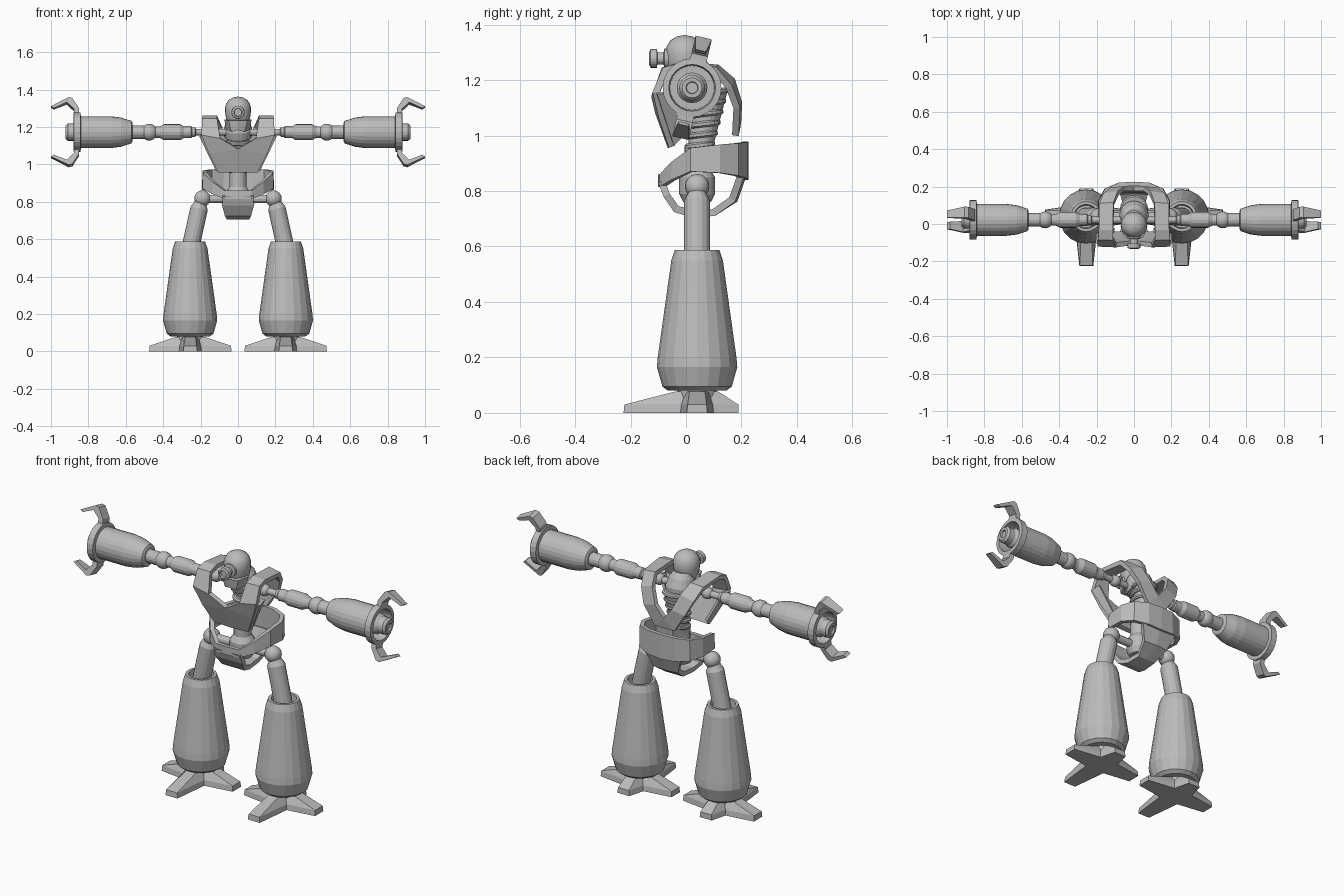
import bpy, bmesh, math
from mathutils import Vector, Matrix

if "Cube" in bpy.data.objects:
    bpy.data.objects.remove(bpy.data.objects["Cube"])

grey = bpy.data.materials.new("plain_grey")
grey.diffuse_color = (0.5, 0.5, 0.5, 1)
grey.use_nodes = True
grey.node_tree.nodes["Principled BSDF"].inputs["Base Color"].default_value = grey.diffuse_color


def finish(name, bm, mirror=False, thick=0, smooth=0):
    bmesh.ops.remove_doubles(bm, verts=bm.verts, dist=1e-5)
    bmesh.ops.recalc_face_normals(bm, faces=bm.faces)
    me = bpy.data.meshes.new(name)
    bm.to_mesh(me)
    bm.free()
    ob = bpy.data.objects.new(name, me)
    bpy.context.collection.objects.link(ob)
    me.materials.append(grey)
    if mirror:
        m = ob.modifiers.new("mirror", 'MIRROR')
        m.use_clip = True
    if thick:
        s = ob.modifiers.new("thickness", 'SOLIDIFY')
        s.thickness, s.offset, s.use_even_offset = thick, 0, True
    if smooth:
        bpy.ops.object.select_all(action='DESELECT')
        ob.select_set(True)
        bpy.context.view_layer.objects.active = ob
        bpy.ops.object.shade_smooth_by_angle(angle=math.radians(smooth))
    return ob


def lathe(name, profile, origin, axis=(0, 0, 1), sides=20, mirror=False, smooth=0):
    """Revolve (radius, height) points about an axis through origin."""
    bm = bmesh.new()
    rot = Vector((0, 0, 1)).rotation_difference(Vector(axis)).to_matrix()
    rings = []
    for r, h in profile:
        rings.append([bm.verts.new(Vector(origin) + rot @ Vector(
            (r * math.cos(2 * math.pi * i / sides), r * math.sin(2 * math.pi * i / sides), h)))
            for i in range(sides)])
    for a, b in zip(rings, rings[1:]):
        for i in range(sides):
            j = (i + 1) % sides
            bm.faces.new((a[i], a[j], b[j], b[i]))
    bm.faces.new(rings[0])
    bm.faces.new(rings[-1])
    return finish(name, bm, mirror, 0, smooth)


def ball(name, r, loc, mirror=False):
    bm = bmesh.new()
    bmesh.ops.create_uvsphere(bm, u_segments=18, v_segments=12, radius=r,
                              matrix=Matrix.Translation(loc))
    return finish(name, bm, mirror, 0, 40)


def strap(name, sections, thick, mirror=True):
    """Band through pairs of edge points, given thickness."""
    bm = bmesh.new()
    rows = [[bm.verts.new(p) for p in s] for s in sections]
    for a, b in zip(rows, rows[1:]):
        bm.faces.new((a[0], a[1], b[1], b[0]))
    return finish(name, bm, mirror, thick)


# Feet: four-toed stars
LX, LY = 0.25, 0.04
bm = bmesh.new()
rings = []
for z, reach, half, web in ((0, 1, .037, .085), (.03, .99, .034, .08), (.078, .34, .028, .06)):
    ring = []
    for k, length in enumerate((.22, .15, .22, .265)):
        a = k * math.pi / 2
        d, n = Vector((math.cos(a), math.sin(a), 0)), Vector((-math.sin(a), math.cos(a), 0))
        l = length * reach if z < .05 else .075
        c = Vector((LX + .005, LY, z))
        ring += [c + d * l - n * half, c + d * l + n * half, c + (d + n).normalized() * web]
    rings.append([bm.verts.new(p) for p in ring])
for a, b in zip(rings, rings[1:]):
    for i in range(12):
        j = (i + 1) % 12
        bm.faces.new((a[i], a[j], b[j], b[i]))
for r in (rings[0], rings[-1]):
    bmesh.ops.triangulate(bm, faces=[bm.faces.new(r)])
finish("foot", bm, True)

# Legs
lathe("ankle", [(.07, .04), (.07, .1)], (.256, LY, 0), mirror=True)
lathe("lower_leg", [(.105, .08), (.125, .095), (.145, .165), (.142, .2), (.093, .55), (.08, .588),
                    (.065, .588), (.06, .54)], (.256, LY, 0), mirror=True)
top, low = Vector((.2, LY, .8)), Vector((.262, LY, .52))
lathe("thigh", [(.047, 0), (.047, .25), (.038, .268), (.03, .285)], low, top - low, 16, True)
ball("hip_ball", .044, (.19, LY, .817), True)
lathe("hip_bar", [(.022, -.19), (.022, .19)], (0, LY, .815), (1, 0, 0), 12)
lathe("pelvis_core", [(.05, .76), (.065, .79), (.065, .85), (.045, .88), (.045, .96)], (0, .04, 0))

# Belt and crotch guard: (x, y, bottom z, top z)
belt = [(0, -.09, .815, .86), (.07, -.085, .815, .86), (.13, -.045, .84, .905),
        (.18, .02, .87, .955), (.182, .12, .865, .967), (.15, .18, .855, .972),
        (.08, .21, .845, .976), (0, .215, .84, .978)]
strap("belt", [((x, y, b), (x * .98, y, t)) for x, y, b, t in belt], .022)
guard = [(.082, -.088, .835), (.085, -.07, .785), (.07, -.035, .735), (.06, .02, .718),
         (.055, .1, .722), (.075, .175, .77), (.11, .205, .855)]
strap("crotch_guard", [((0, y, z), (w, y - .008 * (y > .1), z)) for w, y, z in guard], .025)

# Spine: stacked tilted discs around a core
tilt = (0, .18, 1)
lathe("spine_core", [(.042, 0), (.05, .12), (.06, .25)], (0, .045, .92), tilt)
for i in range(6):
    z = .965 + i * .038
    r = .055 + .004 * i
    lathe("spine_disc", [(r - .008, -.011), (r, -.005), (r, .005), (r - .008, .011)],
          (0, .05 + .006 * i, z), (0, -.12, 1))
lathe("upper_torso", [(.07, 0), (.078, .04), (.065, .09), (.045, .12)], (0, .055, 1.14), (0, -.2, 1))

# Chest plate, shoulder hoops and back strap: inner edge, outer edge
hoop = [((0, -.055, .96), (.105, -.05, .96)),
        ((0, -.1, 1.085), (.155, -.085, 1.06)),
        ((.095, -.112, 1.14), (.195, -.108, 1.155)),
        ((.112, -.078, 1.235), (.192, -.075, 1.235)),
        ((.112, -.03, 1.25), (.188, -.03, 1.248)),
        ((.108, .11, 1.245), (.183, .105, 1.235)),
        ((.085, .165, 1.2), (.16, .155, 1.175)),
        ((.05, .19, 1.12), (.125, .183, 1.1)),
        ((0, .188, 1.06), (.06, .178, 1.0)),
        ((0, .184, 1.03), (0, .178, 1.0))]
strap("chest_hoop", hoop, .024)
strap("shoulder_flap", [((.2, -.105, 1.15), (.11, -.045, .965)),
                        ((.195, -.05, 1.16), (.11, -.02, .99))], .014)

# Head, jaw and eye
lathe("neck", [(.045, 1.16), (.04, 1.25)], (0, .02, 0))
lathe("head", [(.045, -.09), (.06, -.06), (.068, -.02), (.07, .01), (.064, .035), (.05, .056),
               (.028, .069), (.002, .074)], (0, -.005, 1.288), sides=20, smooth=35)
strap("jaw", [((0, -.08, 1.235), (0, -.07, 1.185)), ((.045, -.065, 1.235), (.03, -.06, 1.175)),
              ((.066, -.01, 1.24), (.058, 0, 1.19))], .014)
lathe("eye", [(.036, .06), (.036, .075), (.022, .078), (.022, .1), (.034, .102), (.034, .125),
              (.022, .13), (.02, .118)], (0, -.003, 1.278), (0, -1, 0))

# Arms, running outward along x
AY, AZ = .022, 1.172
out = (1, 0, 0)
lathe("shoulder_rod", [(.018, .04), (.018, .225), (.026, .23), (.026, .245), (.016, .25), (.016, .3)],
      (0, AY, AZ), out, 12, True)
ball("shoulder_ball", .032, (.15, AY, AZ), True)
lathe("upper_arm", [(.026, .245), (.032, .25), (.032, .29), (.043, .31), (.043, .395), (.03, .42),
                    (.03, .45)], (0, AY, AZ), out, 16, True)
ball("elbow", .045, (.475, AY, AZ), True)
lathe("elbow_joint", [(.036, .49), (.036, .58)], (0, AY, AZ), out, 16, True)
lathe("forearm", [(.05, .565), (.06, .57), (.078, .625), (.085, .68), (.085, .84), (.106, .842),
                  (.106, .878), (.084, .88), (.08, .8)], (0, AY, AZ), out, 24, True)
lathe("nozzle", [(.055, .79), (.055, .86), (.046, .875), (.046, .91), (.036, .922), (.022, .922),
                 (.02, .912)], (0, AY, AZ), out, 20, True)

# Claws: bent profile (x, radial distance), extruded across and turned about the arm
claw = [(.85, .095), (.878, .095), (.878, .122), (.915, .158), (.985, .128), (1.0, .138),
        (.905, .186), (.885, .18), (.85, .125)]
for name, angle in (("upper_claw", -13), ("lower_claw", 167)):
    bm = bmesh.new()
    f = bm.faces.new([bm.verts.new((x, -.03, r)) for x, r in claw])
    ext = bmesh.ops.extrude_face_region(bm, geom=[f])
    for v in ext["geom"]:
        if isinstance(v, bmesh.types.BMVert):
            v.co.y = .03
    for v in bm.verts:
        v.co.y *= .65 if v.co.x > .98 else 1
    bmesh.ops.transform(bm, verts=bm.verts, matrix=Matrix.Translation((0, AY, AZ)) @
                        Matrix.Rotation(math.radians(angle), 4, 'X'))
    finish(name, bm, True)
